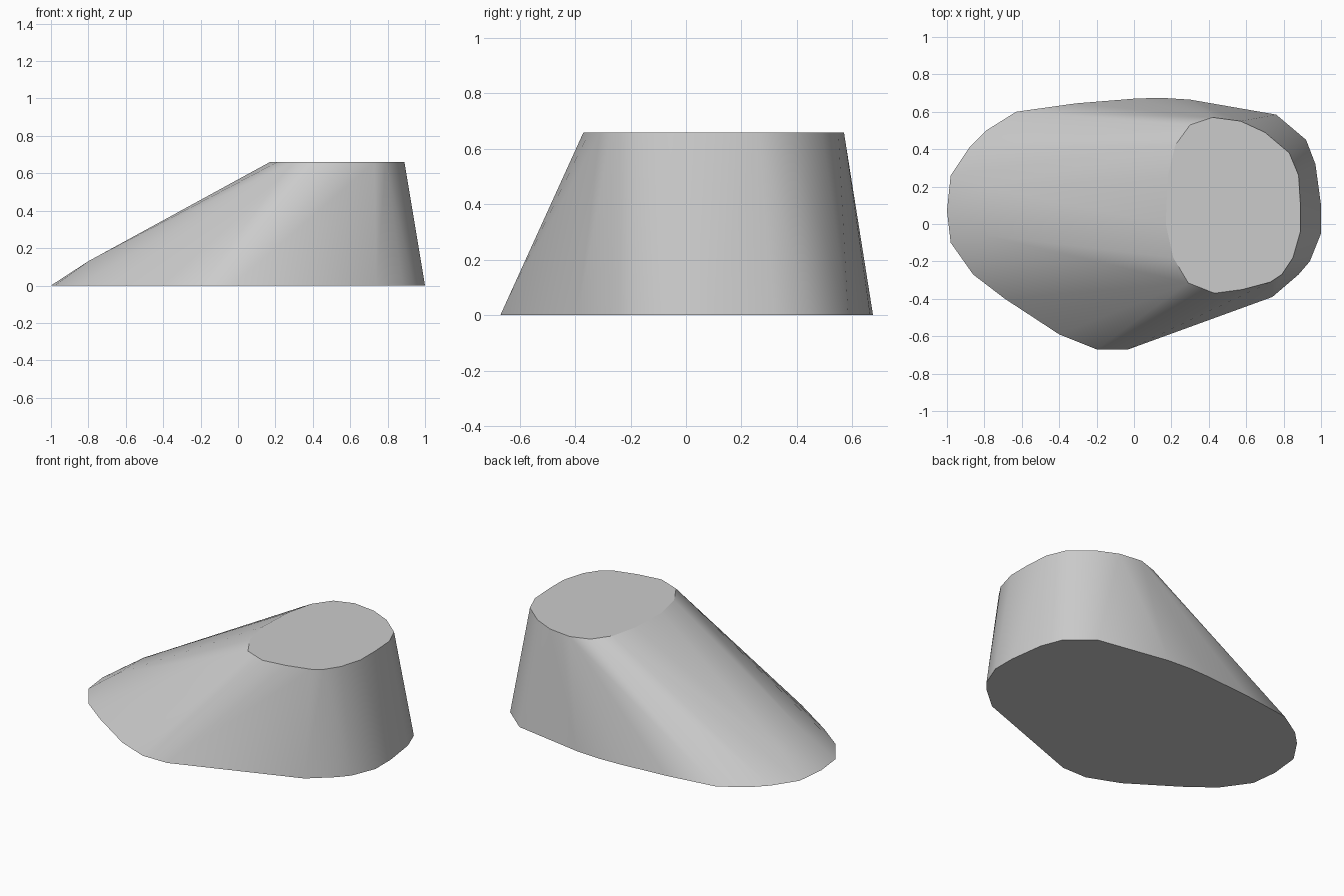
import bpy
import bmesh

cube = bpy.data.objects.get("Cube")
if cube:
    bpy.data.objects.remove(cube, do_unlink=True)

HEIGHT = 0.66

# Footprint outline on the ground
base = [(-1, .07), (-.98, .26), (-.88, .41), (-.79, .5), (-.63, .6), (-.31, .645),
        (0, .67), (.14, .675), (.3, .665), (.76, .585), (.92, .45), (.97, .32),
        (1, .1), (1, -.05), (.94, -.2), (.88, -.27), (.74, -.39), (-.03, -.67),
        (-.2, -.67), (-.4, -.59), (-.69, -.4), (-.86, -.27), (-.98, -.1)]

# Smaller, offset outline of the flat top
top = [(.17, 0), (.18, .25), (.22, .42), (.3, .53), (.42, .57), (.57, .55), (.7, .49),
       (.83, .38), (.88, .26), (.89, .1), (.89, -.04), (.85, -.18), (.79, -.27),
       (.73, -.31), (.58, -.35), (.43, -.37), (.29, -.315), (.21, -.18)]

# Slight bulge at the foot of the long slope
toe = [(-.8, -.06), (-.8, .2)]

# Stretch a convex skin over the outlines
bm = bmesh.new()
for outline, z in ((base, 0), (top, HEIGHT), (toe, .13)):
    for x, y in outline:
        bm.verts.new((x, y, z))
bmesh.ops.convex_hull(bm, input=bm.verts[:])
bmesh.ops.delete(bm, geom=[v for v in bm.verts if not v.link_faces], context='VERTS')
bmesh.ops.dissolve_limit(bm, angle_limit=0.005, verts=bm.verts[:], edges=bm.edges[:])
bmesh.ops.recalc_face_normals(bm, faces=bm.faces[:])

# Smooth walls with crisp rims around the flat caps
for face in bm.faces:
    face.smooth = abs(face.normal.z) < 0.99
for edge in bm.edges:
    edge.smooth = all(f.smooth for f in edge.link_faces)

mesh = bpy.data.meshes.new("sloped_block")
bm.to_mesh(mesh)
bm.free()
block = bpy.data.objects.new("sloped_block", mesh)
bpy.context.collection.objects.link(block)

# Plain grey surface
grey = bpy.data.materials.new("plain_grey")
grey.use_nodes = True
colour = (0.6, 0.6, 0.6, 1)
grey.diffuse_color = colour
grey.node_tree.nodes["Principled BSDF"].inputs["Base Color"].default_value = colour
mesh.materials.append(grey)
